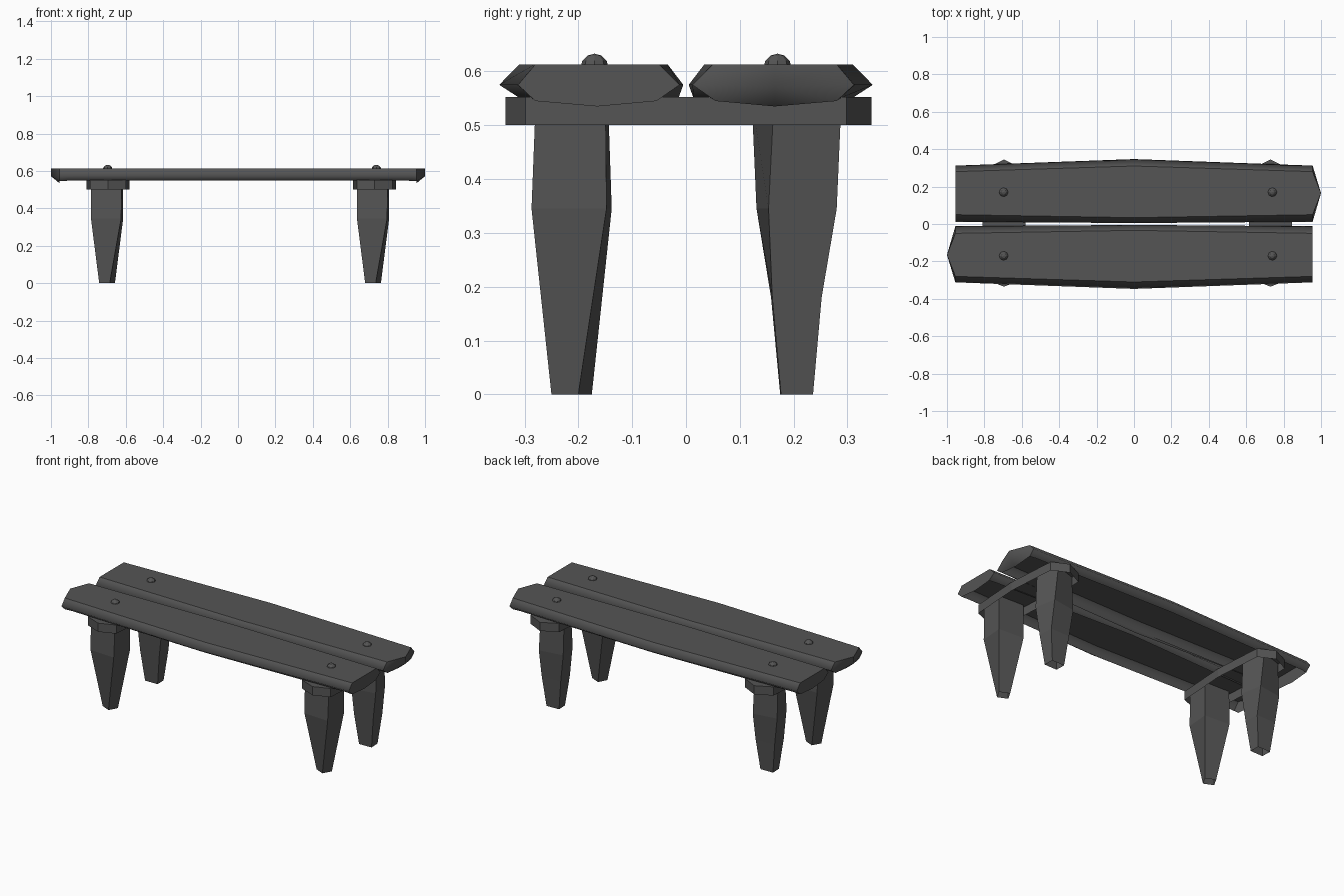
import bpy, bmesh, math
from mathutils import Matrix

cube = bpy.data.objects.get("Cube")
if cube:
    bpy.data.objects.remove(cube, do_unlink=True)

mat = bpy.data.materials.new("dark grey")
mat.use_nodes = True
GREY = (0.09, 0.09, 0.09, 1)
mat.diffuse_color = GREY
mat.node_tree.nodes["Principled BSDF"].inputs["Base Color"].default_value = GREY


def finish(name, bm, turn=0, hollow=True):
    """Make the object; hollow parts are open underneath."""
    bmesh.ops.recalc_face_normals(bm, faces=bm.faces)
    if hollow:
        under = [f for f in bm.faces if f.normal.z < -0.9]
        bmesh.ops.delete(bm, geom=under, context="FACES")
    bm.transform(Matrix.Rotation(turn, 4, "Z"))
    mesh = bpy.data.meshes.new(name)
    bm.to_mesh(mesh)
    bm.free()
    mesh.materials.append(mat)
    obj = bpy.data.objects.new(name, mesh)
    bpy.context.collection.objects.link(obj)


def loft(bm, rings):
    """Join rings of points with side faces and return the vertex rings."""
    loops = [[bm.verts.new(p) for p in ring] for ring in rings]
    for a, b in zip(loops, loops[1:]):
        for i in range(len(a)):
            j = (i + 1) % len(a)
            bm.faces.new((a[i], a[j], b[j], b[i]))
    return loops


# Planks: bowed boards, one end pointed, the other square
def plank(name, turn):
    bm = bmesh.new()
    rings = []
    for x in (-0.955, -0.91, 0, 0.91, 0.955):
        t = 1 - abs(x) / 0.955
        low = 0.535 if abs(x) > 0.95 else 0.548
        edge = 0.545 if abs(x) > 0.95 else 0.548
        mid_x = 1.0 if x > 0.95 else x
        rings.append([
            (x, 0.05 - 0.016 * t, 0.613), (mid_x, 0.165, 0.613),
            (x, 0.28 + 0.03 * t, 0.613), (x, 0.312 + 0.035 * t, 0.575),
            (x, 0.28 + 0.025 * t, edge), (x, 0.165, low),
            (x, 0.055 - 0.04 * t, edge), (x, 0.012 - 0.007 * t, 0.575)])
    loops = loft(bm, rings)
    bm.faces.new(loops[0])
    tip = bm.verts.new((1.0, 0.165, 0.572))
    end = loops[-1]
    for i in range(len(end)):
        bm.faces.new((end[i], end[(i + 1) % len(end)], tip))
    # Round the shading of the sides, keep top, bottom and ends crisp
    bm.normal_update()
    for face in bm.faces:
        face.smooth = True
    for e in bm.edges:
        level = any(abs(f.normal.z) > 0.95 for f in e.link_faces)
        rim = tip not in e.verts and all(abs(v.co.x) > 0.95 for v in e.verts)
        e.smooth = not (level or rim)
    finish(name, bm, turn)


plank("back_plank", 0)
plank("front_plank", math.pi)


# Cross beams: bulging bars with pointed ends
def beam(name, x):
    outline = [(0.115, 0), (0.095, 0.298), (0, 0.345), (-0.095, 0.298),
               (-0.115, 0), (-0.095, -0.298), (0, -0.335), (0.095, -0.298)]
    bm = bmesh.new()
    loops = loft(bm, [[(x + a, b, z) for a, b in outline] for z in (0.5, 0.552)])
    for ring in loops:
        bm.faces.new(ring)
    finish(name, bm)


beam("right_beam", -0.695)
beam("left_beam", 0.73)

# Legs: tapered, twisting four-sided posts
# Each row: height, half width, nearest y, farthest y, twist (one is square)
FRONT = [(0, 0.042, -0.25, -0.175, 0.33),
         (0.345, 0.086, -0.287, -0.138, 0.87), (0.55, 0.085, -0.279, -0.145, 0.93)]
BACK = [(0, 0.042, 0.175, 0.236, 0.95), (0.18, 0.064, 0.158, 0.252, 0.95),
        (0.345, 0.086, 0.131, 0.28, 0.7), (0.55, 0.085, 0.122, 0.289, 0.5)]


def leg(name, x, rows, flip):
    bm = bmesh.new()
    rings = []
    for z, half, y0, y1, t in rows:
        corners = [(1, t), (-t, 1), (-1, -t), (t, -1)]
        rings.append([(x + half * a, (y0 + y1) / 2 + flip * b * (y1 - y0) / 2, z)
                      for a, b in corners])
    loops = loft(bm, rings)
    bm.faces.new(loops[0])
    bm.faces.new(loops[-1])
    finish(name, bm)


for side, x in (("right", -0.7), ("left", 0.722)):
    leg(f"front_{side}_leg", x, FRONT, 1)
    leg(f"back_{side}_leg", x, BACK, -1)

# Bolt heads: small domes on the planks
for side, x in (("right", -0.697), ("left", 0.74)):
    for row, y in (("front", -0.17), ("back", 0.17)):
        bm = bmesh.new()
        bmesh.ops.create_uvsphere(bm, u_segments=8, v_segments=6, radius=0.026)
        bm.transform(Matrix.Translation((x, y, 0.607)))
        finish(f"{row}_{side}_bolt", bm, hollow=False)
